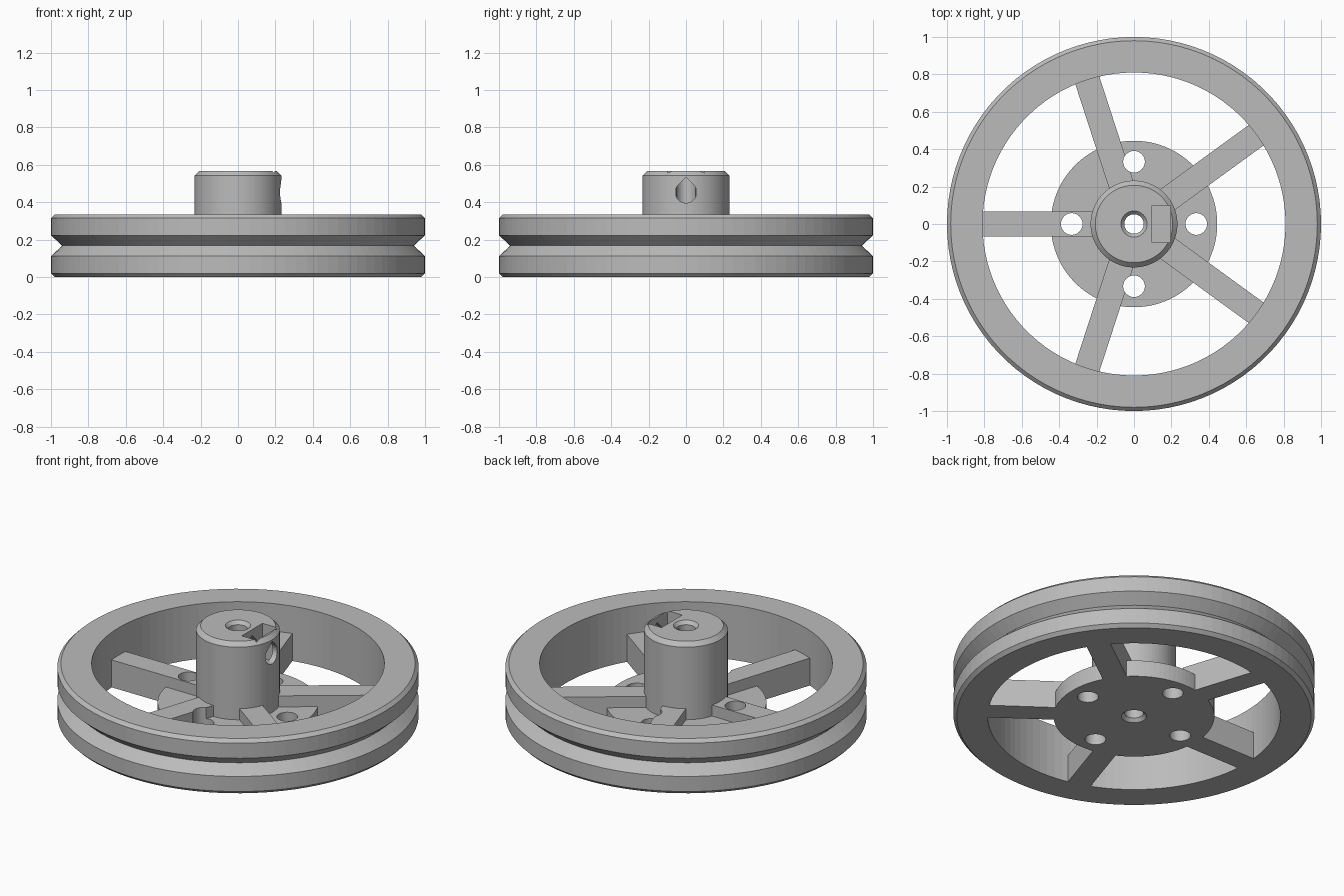
import bpy, bmesh, math
from mathutils import Matrix

default = bpy.data.objects.get("Cube")
if default:
    bpy.data.objects.remove(default)

grey = bpy.data.materials.new("plain_grey")
grey.use_nodes = True
grey.diffuse_color = (0.5, 0.5, 0.5, 1)
grey.node_tree.nodes["Principled BSDF"].inputs["Base Color"].default_value = (0.5, 0.5, 0.5, 1)

HEIGHT = 0.335
SPOKE_TOP = HEIGHT / 2


def make_object(name, bm):
    bmesh.ops.recalc_face_normals(bm, faces=bm.faces)
    mesh = bpy.data.meshes.new(name)
    bm.to_mesh(mesh)
    bm.free()
    mesh.materials.append(grey)
    ob = bpy.data.objects.new(name, mesh)
    bpy.context.collection.objects.link(ob)
    return ob


def lathe(name, profile, steps=100):
    """Revolve a closed (radius, z) profile around the z axis."""
    bm = bmesh.new()
    rings = []
    for i in range(steps):
        a = 2 * math.pi * i / steps
        rings.append([bm.verts.new((r * math.cos(a), r * math.sin(a), z)) for r, z in profile])
    n = len(profile)
    for i in range(steps):
        p, q = rings[i], rings[(i + 1) % steps]
        for j in range(n):
            k = (j + 1) % n
            bm.faces.new((p[j], q[j], q[k], p[k]))
    return make_object(name, bm)


def box(name, x0, x1, width, z0, z1, angle=0):
    bm = bmesh.new()
    place = (Matrix.Rotation(angle, 4, 'Z')
             @ Matrix.Translation(((x0 + x1) / 2, 0, (z0 + z1) / 2))
             @ Matrix.Diagonal((x1 - x0, width, z1 - z0, 1)))
    bmesh.ops.create_cube(bm, size=1, matrix=place)
    return make_object(name, bm)


def cut(ob, cutter):
    mod = ob.modifiers.new("cut", 'BOOLEAN')
    mod.operation = 'DIFFERENCE'
    mod.solver = 'EXACT'
    mod.object = cutter
    bpy.context.view_layer.objects.active = ob
    bpy.ops.object.modifier_apply(modifier=mod.name)


# Rim with chamfered edges and a V groove for the belt
lathe("grooved_rim", [
    (0.81, 0), (0.98, 0), (1, 0.02), (1, 0.112), (0.94, SPOKE_TOP), (1, 0.223),
    (1, HEIGHT - 0.02), (0.98, HEIGHT), (0.81, HEIGHT)])

# Centre disc and hub with a countersunk bore
hub = lathe("hub_and_disc", [
    (0.07, 0), (0.445, 0), (0.445, 0.1), (0.232, 0.1), (0.232, 0.543),
    (0.207, 0.568), (0.07, 0.568), (0.052, 0.548), (0.052, 0.02)])

# Five spokes, running slightly into the hub and the rim
spokes = [box(f"spoke_{i + 1}", 0.18, 0.825, 0.135, 0, SPOKE_TOP, math.pi + i * math.tau / 5)
          for i in range(5)]

# Four round holes through the disc and the spokes they touch
bm = bmesh.new()
for i in range(4):
    bmesh.ops.create_cone(bm, cap_ends=True, segments=40, radius1=0.058, radius2=0.058, depth=0.6,
                          matrix=Matrix.Rotation(i * math.pi / 2, 4, 'Z') @ Matrix.Translation((0.333, 0, 0)))
holes = make_object("hole_cutter", bm)
for part in [hub] + spokes:
    cut(part, holes)

# Nut slot sunk into the hub top
slot = box("slot_cutter", 0.095, 0.195, 0.2, 0.355, 0.7)
cut(hub, slot)

# Teardrop set screw hole from the bore out through the hub side
bm = bmesh.new()
radius, centre = 0.057, 0.453
outline = [(0, centre + radius * math.sqrt(2))]
for i in range(25):
    a = math.radians(135 + 270 * i / 24)
    outline.append((radius * math.cos(a), centre + radius * math.sin(a)))
face = bm.faces.new([bm.verts.new((0.01, y, z)) for y, z in outline])
grown = bmesh.ops.extrude_face_region(bm, geom=[face])
bmesh.ops.translate(bm, vec=(0.3, 0, 0),
                    verts=[v for v in grown["geom"] if isinstance(v, bmesh.types.BMVert)])
if face.is_valid and len(face.link_loops if hasattr(face, "link_loops") else []) < 0:
    bm.faces.remove(face)
screw = make_object("screw_hole_cutter", bm)
cut(hub, screw)

# Remove the cutters
for cutter in (holes, slot, screw):
    bpy.data.objects.remove(cutter)
